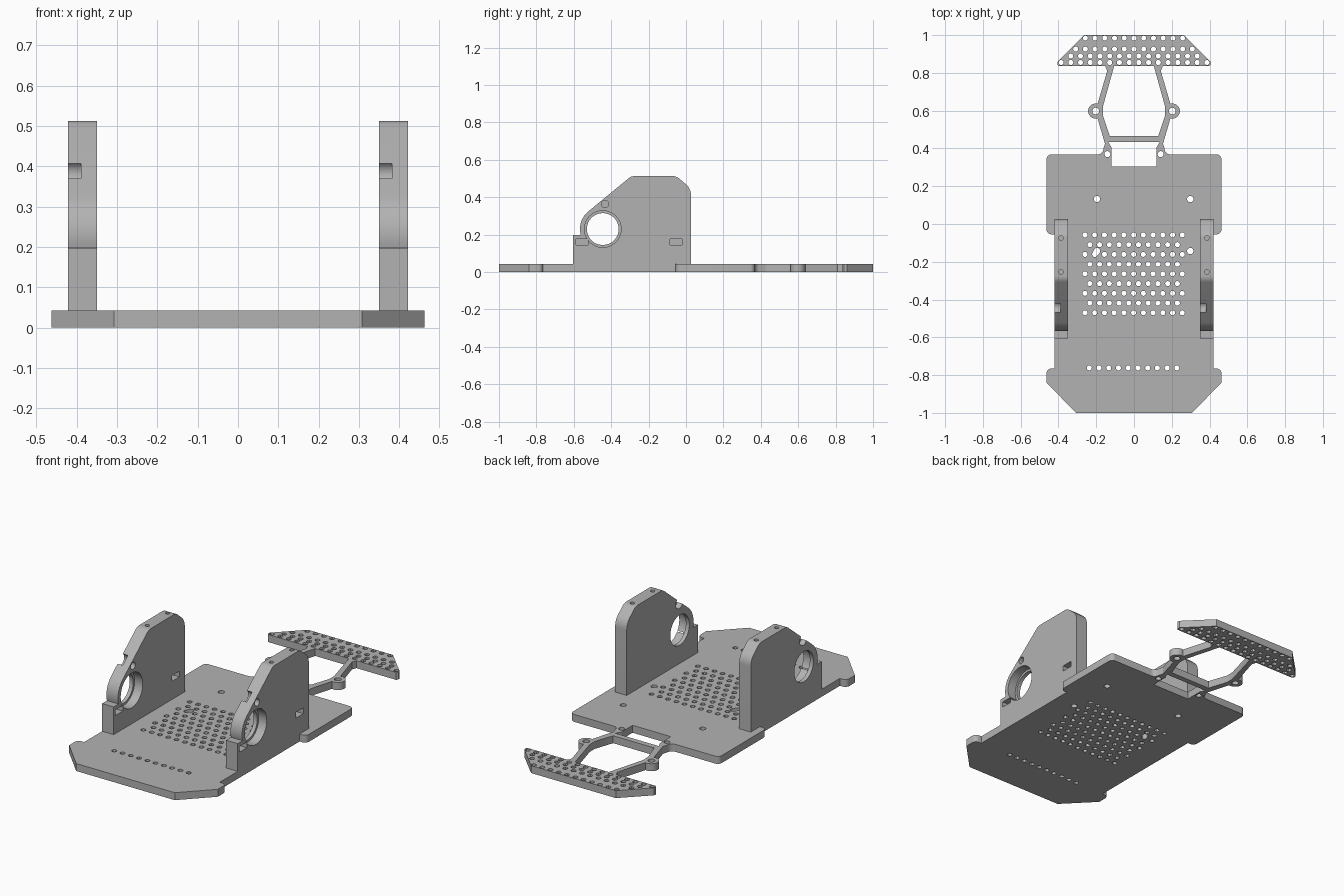
import bpy, bmesh, math
from mathutils import Matrix

if "Cube" in bpy.data.objects:
    bpy.data.objects.remove(bpy.data.objects["Cube"], do_unlink=True)

grey = bpy.data.materials.new("light_grey")
grey.use_nodes = True
grey.diffuse_color = (0.45, 0.45, 0.45, 1)
grey.node_tree.nodes["Principled BSDF"].inputs["Base Color"].default_value = grey.diffuse_color


def arc(cx, cy, r, a0, a1, n=8):
    """Points on an arc, angles in degrees."""
    angles = [math.radians(a0 + (a1 - a0) * i / n) for i in range(n + 1)]
    return [(cx + r * math.cos(a), cy + r * math.sin(a)) for a in angles]


def circle(cx, cy, r, n=16):
    return arc(cx, cy, r, 0, 360, n)[:-1]


def mirrored(half):
    """Close a right-hand half outline with its mirror image."""
    return half + [(-x, y) for x, y in reversed(half)]


def select(obj):
    bpy.ops.object.select_all(action='DESELECT')
    obj.select_set(True)
    bpy.context.view_layer.objects.active = obj


def slab(name, loops, thickness, matrix):
    """Extrude an outline with holes, then place it."""
    curve = bpy.data.curves.new(name, 'CURVE')
    curve.dimensions = '2D'
    curve.fill_mode = 'BOTH'
    curve.extrude = thickness / 2
    for loop in loops:
        spline = curve.splines.new('POLY')
        spline.points.add(len(loop) - 1)
        for point, (x, y) in zip(spline.points, loop):
            point.co = (x, y, 0, 1)
        spline.use_cyclic_u = True
    obj = bpy.data.objects.new(name, curve)
    bpy.context.collection.objects.link(obj)
    select(obj)
    bpy.ops.object.convert(target='MESH')
    obj = bpy.context.view_layer.objects.active
    bm = bmesh.new()
    bm.from_mesh(obj.data)
    bmesh.ops.remove_doubles(bm, verts=bm.verts, dist=0.0001)
    bmesh.ops.transform(bm, matrix=matrix, verts=bm.verts)
    bmesh.ops.recalc_face_normals(bm, faces=bm.faces)
    bm.to_mesh(obj.data)
    bm.free()
    obj.data.materials.clear()
    obj.data.materials.append(grey)
    return obj


def cut(target, build):
    """Subtract a bmesh-built cutter from the target."""
    mesh = bpy.data.meshes.new("cutter")
    bm = bmesh.new()
    build(bm)
    bm.to_mesh(mesh)
    bm.free()
    cutter = bpy.data.objects.new("cutter", mesh)
    cutter.hide_render = True
    bpy.context.collection.objects.link(cutter)
    mod = target.modifiers.new("cut", 'BOOLEAN')
    mod.operation = 'DIFFERENCE'
    mod.solver = 'EXACT'
    mod.object = cutter
    select(target)
    bpy.ops.object.modifier_apply(modifier=mod.name)
    bpy.data.objects.remove(cutter, do_unlink=True)


def drill(target, centre, radius, depth, axis, sides=24):
    turn = Matrix.Rotation(math.pi / 2, 4, 'Y') if axis == 'X' else Matrix()
    cut(target, lambda bm: bmesh.ops.create_cone(
        bm, cap_ends=True, segments=sides, radius1=radius, radius2=radius,
        depth=depth, matrix=Matrix.Translation(centre) @ turn))


def pocket(target, centre, size):
    cut(target, lambda bm: bmesh.ops.create_cube(
        bm, size=1, matrix=Matrix.Translation(centre) @ Matrix.Diagonal((*size, 1))))


def finish(obj):
    select(obj)
    bpy.ops.object.shade_smooth_by_angle(angle=math.radians(30))


# Base plate, rear frame and bumper share one outline
T = 0.042
outline = mirrored(
    [(0.307, -1), (0.463, -0.84)]
    + arc(0.438, -0.79, 0.025, 0, 90, 5) + [(0.422, -0.765), (0.422, -0.055)]
    + arc(0.438, -0.03, 0.025, -90, 0, 5) + arc(0.438, 0.343, 0.025, 0, 90, 5)
    + arc(0.192, 0.398, 0.03, 270, 180, 5) + [(0.154, 0.425)]
    + arc(0.203, 0.598, 0.04, -105, 105, 16)
    + [(0.142, 0.81), (0.152, 0.836), (0.398, 0.836), (0.406, 0.845), (0.404, 0.86), (0.264, 1)])
window = mirrored([(0.119, 0.305), (0.119, 0.405), (0.136, 0.434)])
opening = mirrored([(0.128, 0.465), (0.165, 0.575), (0.165, 0.62), (0.105, 0.836)])
holes = [window, opening]

# Mounting holes
for side in (-1, 1):
    holes += [circle(side * 0.203, 0.598, 0.018), circle(side * 0.141, 0.37, 0.016)]
holes += [circle(-0.196, 0.132, 0.017), circle(0.298, 0.132, 0.017), circle(0.298, -0.143, 0.017)]

# Perforated grids: (y, hole count, centre x)
PITCH = 0.0515
rows = [(0.984, 11, 0), (0.926, 13, 0), (0.889, 14, 0), (0.855, 16, 0), (-0.762, 10, -0.005)]
rows += [(-0.058 - PITCH * i, 11 - i % 2, -0.002) for i in range(9)]
for y, count, cx in rows:
    for i in range(count):
        x = cx + (i - (count - 1) / 2) * PITCH
        if abs(x + 0.196) < 0.03 and abs(y + 0.143) < 0.03:
            # this hole runs into a mounting hole
            holes.append(arc(-0.196, -0.143, 0.017, -41, 139) + arc(x, y, 0.014, 139, 319))
        else:
            holes.append(circle(x, y, 0.0135, 12))

base = slab("base_plate", [outline] + holes, T, Matrix.Translation((0, 0, T / 2)))
finish(base)

# Upright bearing walls
W = 0.072
BORE = (-0.445, 0.23)
profile = ([(-0.605, T), (-0.605, 0.198)]
           + arc(*BORE, 0.122, 195, 128, 12)
           + arc(-0.275, 0.463, 0.05, 130, 90, 5)
           + arc(-0.07, 0.463, 0.05, 90, 45, 5)
           + arc(-0.053, 0.41, 0.08, 42, 0, 6) + [(0.027, T)])
upright = Matrix(((0, 0, 1, 0), (1, 0, 0, 0), (0, 1, 0, 0), (0, 0, 0, 1)))
for name, x0 in (("right_bearing_wall", -0.422), ("left_bearing_wall", 0.35)):
    x1 = x0 + W
    mid = x0 + W / 2
    wall = slab(name, [profile], W, Matrix.Translation((mid, 0, 0)) @ upright)
    # bearing bore with a wider seat on one face
    drill(wall, (mid, *BORE), 0.085, 0.2, 'X', 48)
    drill(wall, (x1, *BORE), 0.098, 0.1, 'X', 48)
    # notch in the sloping edge and blind screw hole beside it
    drill(wall, (x0, -0.44, 0.383), 0.031, 0.064, 'X')
    drill(wall, (x1, -0.433, 0.364), 0.02, 0.05, 'X')
    # nut pockets and screw holes
    for y in (-0.556, -0.054):
        pocket(wall, (x1, y, 0.16), (0.09, 0.064, 0.032))
    for y in (-0.254, -0.074):
        drill(wall, (mid, y, 0.5), 0.012, 0.14, 'Z', 16)
    finish(wall)
